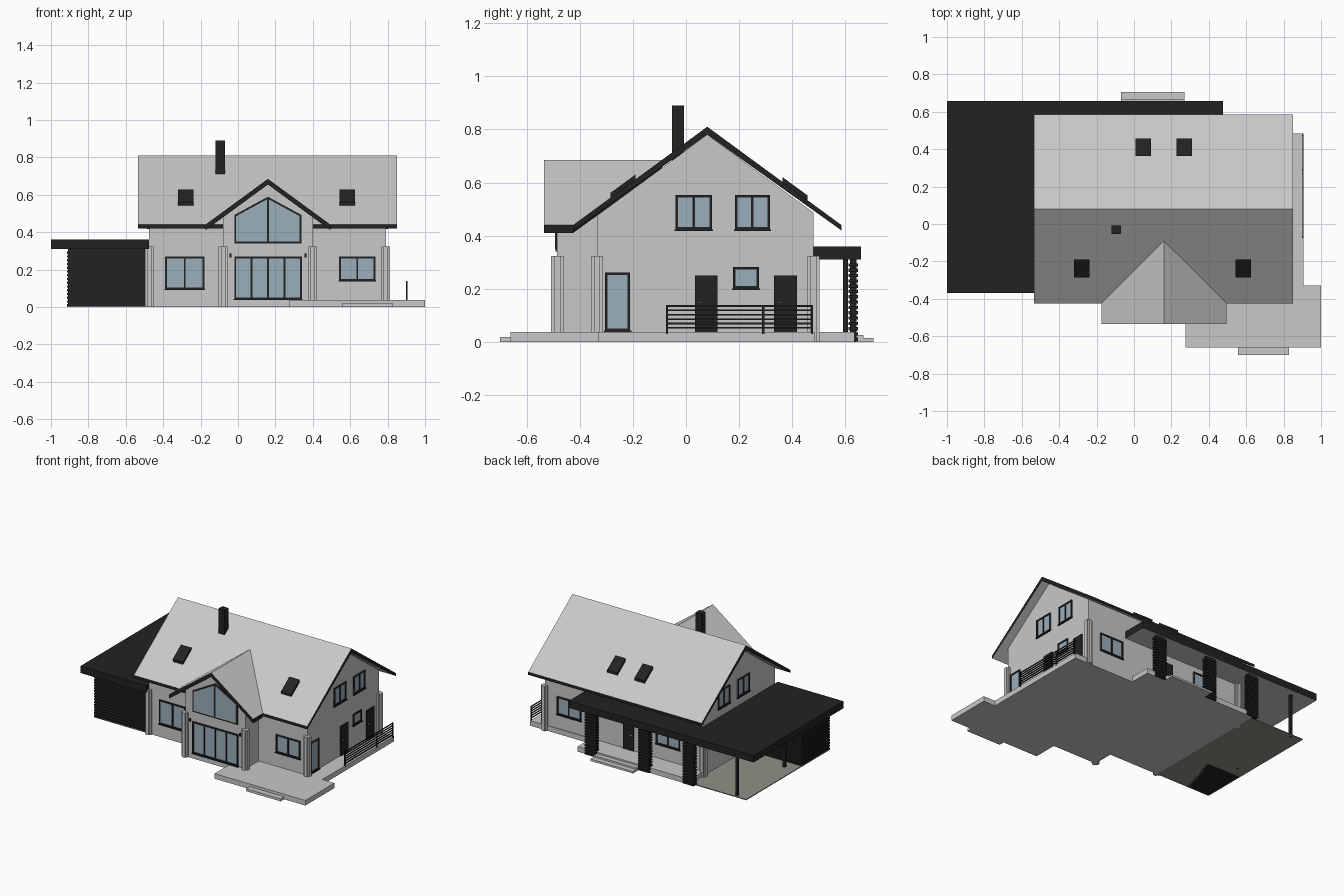
import bpy, bmesh
from mathutils import Vector

if "Cube" in bpy.data.objects:
    bpy.data.objects.remove(bpy.data.objects["Cube"])


def material(name, rgb):
    m = bpy.data.materials.new(name)
    m.use_nodes = True
    m.diffuse_color = (*rgb, 1)
    m.node_tree.nodes["Principled BSDF"].inputs["Base Color"].default_value = (*rgb, 1)
    return m


LIGHT, DARK, GLASS, PAVING = range(4)
MATS = [material("light_grey", (0.58, 0.58, 0.58)), material("charcoal", (0.016, 0.016, 0.016)),
        material("pale_blue_glass", (0.33, 0.425, 0.5)), material("paving_grey", (0.28, 0.28, 0.24))]
AXES = {"x": lambda a, p, q: (a, p, q), "y": lambda a, p, q: (p, a, q), "z": lambda a, p, q: (p, q, a)}


def finish(name, bm, rule=None):
    """Turn a bmesh into an object; rule picks a colour from each face normal."""
    bmesh.ops.recalc_face_normals(bm, faces=bm.faces)
    if rule:
        for f in bm.faces:
            f.material_index = rule(f.normal)
    me = bpy.data.meshes.new(name)
    bm.to_mesh(me)
    bm.free()
    for m in MATS:
        me.materials.append(m)
    ob = bpy.data.objects.new(name, me)
    bpy.context.collection.objects.link(ob)
    return ob


def add_prism(bm, pts, axis, a0, a1, mat=LIGHT):
    place = AXES[axis]
    lo = [bm.verts.new(place(a0, p, q)) for p, q in pts]
    hi = [bm.verts.new(place(a1, p, q)) for p, q in pts]
    faces = [bm.faces.new(lo), bm.faces.new(hi[::-1])]
    for i in range(len(pts)):
        j = (i + 1) % len(pts)
        faces.append(bm.faces.new((lo[j], lo[i], hi[i], hi[j])))
    for f in faces:
        f.material_index = mat


def prism(name, pts, axis, a0, a1, mat=LIGHT, rule=None):
    bm = bmesh.new()
    add_prism(bm, pts, axis, a0, a1, mat)
    return finish(name, bm, rule)


def add_box(bm, x0, x1, y0, y1, z0, z1, mat=LIGHT):
    add_prism(bm, [(x0, y0), (x1, y0), (x1, y1), (x0, y1)], "z", z0, z1, mat)


def box(name, *dims):
    bm = bmesh.new()
    add_box(bm, *dims)
    return finish(name, bm)


# Main levels and the shared roof pitch
X0, X1, Y0, Y1 = -0.475, 0.79, -0.335, 0.48
EAVE, RIDGE, PITCH, THICK = 0.44, 0.81, 0.73, 0.03
RY, HALF = 0.08, 0.505
BAY_X, BAY_Y, BAY_HALF = 0.16, -0.485, 0.24
SLAB = 0.037


def roof_z(y):
    return RIDGE - abs(y - RY) * (RIDGE - EAVE) / HALF


def roof_rule(n):
    return LIGHT if abs(n.z) > 0.5 else DARK


# House walls and front gabled bay
prism("house_walls", [(Y0, 0), (Y1, 0), (Y1, roof_z(Y1) - THICK), (RY, RIDGE - THICK), (Y0, roof_z(Y0) - THICK)],
      "x", X0, X1)
bay_eave = 0.685 - BAY_HALF * PITCH - THICK
prism("bay_walls", [(BAY_X - BAY_HALF, 0), (BAY_X + BAY_HALF, 0), (BAY_X + BAY_HALF, bay_eave),
                    (BAY_X, 0.685 - THICK), (BAY_X - BAY_HALF, bay_eave)], "y", BAY_Y, Y0 + 0.003)

# Main roof
prism("main_roof", [(RY - HALF, EAVE), (RY, RIDGE), (RY + HALF, EAVE), (RY + HALF, EAVE - THICK + 0.01),
                    (RY, RIDGE - THICK), (RY - HALF, EAVE - THICK + 0.01)], "x", -0.535, 0.85, rule=roof_rule)

# Bay roof, two mirrored slopes cut along the valleys
bm = bmesh.new()
for s in (-1, 1):
    top = [Vector(c) for c in ((BAY_X, -0.535, 0.685), (BAY_X, -0.09, 0.685),
                               (BAY_X + s * 0.335, -0.425, EAVE), (BAY_X + s * 0.335, -0.535, EAVE))]
    upper = [bm.verts.new(v) for v in top]
    lower = [bm.verts.new(v - Vector((0, 0, THICK))) for v in top]
    bm.faces.new(upper)
    bm.faces.new(lower[::-1])
    for i in range(4):
        j = (i + 1) % 4
        bm.faces.new((upper[j], upper[i], lower[i], lower[j]))
finish("bay_roof", bm, roof_rule)

# Chimney and skylights
box("chimney", -0.12, -0.07, -0.053, -0.008, 0.68, 0.89, DARK)
for x, y in ((-0.28, -0.238), (0.585, -0.238), (0.05, 0.41), (0.268, 0.41)):
    a, b = y - 0.047, y + 0.047
    prism("skylight", [(a, roof_z(a) - 0.01), (b, roof_z(b) - 0.01), (b, roof_z(b) + 0.018), (a, roof_z(a) + 0.018)],
          "x", x - 0.041, x + 0.041, DARK)

# Corner posts, cross shaped in plan
bm = bmesh.new()
for x, y in ((X0, Y0), (X1, Y0), (X0, Y1), (X1, Y1), (BAY_X - BAY_HALF, BAY_Y), (BAY_X + BAY_HALF, BAY_Y)):
    for w, d in ((0.023, 0.012), (0.012, 0.023)):
        add_box(bm, x - w, x + w, y - d, y + d, 0, 0.323)
finish("corner_posts", bm)

# Windows and doors: each wall is (horizontal axis, position, outward sign)
WALLS = {"front": ("x", Y0, -1), "bay": ("x", BAY_Y, -1), "back": ("x", Y1, 1),
         "right": ("y", X0, -1), "left": ("y", X1, 1)}


def wall_box(bm, wall, u0, u1, z0, z1, depth, mat):
    run, pos, sign = WALLS[wall]
    a, b = sorted((pos - sign * 0.002, pos + sign * depth))
    dims = (u0, u1, a, b) if run == "x" else (a, b, u0, u1)
    add_box(bm, *dims, z0, z1, mat)


def window(wall, u0, u1, z0, z1, panes=2, f=0.01):
    bm = bmesh.new()
    wall_box(bm, wall, u0, u1, z0, z1, 0.003, GLASS)
    for z in (z0, z1 - f):
        wall_box(bm, wall, u0, u1, z, z + f, 0.008, DARK)
    for i in range(panes + 1):
        u = u0 + (u1 - u0 - f) * i / panes
        wall_box(bm, wall, u, u + f, z0 + f, z1 - f, 0.008, DARK)
    wall_box(bm, wall, u0 - 0.004, u1 + 0.004, z0 - 0.004, z0 + 0.002, 0.012, DARK)
    finish(wall + "_window", bm)


window("front", -0.39, -0.18, 0.095, 0.27)
window("front", 0.54, 0.735, 0.14, 0.27)
window("bay", -0.02, 0.342, 0.041, 0.27, 4)
window("left", -0.305, -0.21, 0.041, 0.262, 1)
window("left", 0.177, 0.275, 0.2, 0.282, 1)
for side in ("left", "right"):
    window(side, -0.04, 0.098, 0.422, 0.553)
    window(side, 0.184, 0.316, 0.422, 0.553)
window("back", 0.5, 0.69, 0.14, 0.27)
window("back", -0.29, -0.1, 0.14, 0.27)

for wall, u in (("left", 0.076), ("left", 0.375), ("back", 0.12)):
    bm = bmesh.new()
    wall_box(bm, wall, u - 0.043, u + 0.043, SLAB, 0.25, 0.008, DARK)
    wall_box(bm, wall, u - 0.032, u - 0.014, 0.147, 0.151, 0.014, LIGHT)
    finish(wall + "_door", bm)

# Pointed gable window: dark surround with two mirrored panes
bm = bmesh.new()
add_prism(bm, [(-0.02, 0.34), (0.34, 0.34), (0.34, 0.492), (BAY_X, 0.59), (-0.02, 0.492)],
          "y", BAY_Y - 0.006, BAY_Y + 0.002, DARK)
for s in (-1, 1):
    add_prism(bm, [(BAY_X + s * u, z) for u, z in ((0.005, 0.35), (0.17, 0.35), (0.17, 0.486), (0.005, 0.576))],
              "y", BAY_Y - 0.008, BAY_Y, GLASS)
finish("gable_window", bm)
for s in (-1, 1):
    x = BAY_X + s * 0.2
    box("wall_lamp", x - 0.005, x + 0.005, BAY_Y - 0.012, BAY_Y + 0.002, 0.265, 0.285, DARK)

# Plinth, terrace and steps
box("plinth", X0, 0.905, Y0, 0.485, 0, SLAB)
box("front_terrace", 0.275, 1.0, -0.66, -0.33, 0, SLAB)
box("front_step", 0.555, 0.83, -0.7, -0.655, 0, 0.018)
box("back_porch_floor", X0, 0.42, 0.47, 0.635, 0, SLAB)
box("back_step_upper", -0.07, 0.27, 0.63, 0.668, 0, 0.026)
box("back_step_lower", -0.07, 0.27, 0.66, 0.705, 0, 0.014)
box("carport_floor", -0.915, X0, Y0, 0.62, 0, 0.006, PAVING)

# Flat roof over carport and back porch
prism("carport_roof", [(-1, -0.368), (X0, -0.368), (X0, Y1), (0.475, Y1), (0.475, 0.658), (-1, 0.658)],
      "z", 0.31, 0.36, rule=lambda n: LIGHT if n.z < -0.5 else DARK)


# Slatted store room and porch columns
def slatted(name, x0, x1, y0, y1, z0, z1, lip=0.006, pitch=0.02):
    bm = bmesh.new()
    add_box(bm, x0 + lip, x1 - lip, y0 + lip, y1 - lip, z0, z1, DARK)
    for i in range(int((z1 - z0) / pitch)):
        z = z0 + i * pitch + 0.004
        add_box(bm, x0, x1, y0, y1, z, z + pitch * 0.6, DARK)
    finish(name, bm)


slatted("store_room", -0.915, X0 - 0.003, Y0, -0.01, 0, 0.31)
for x in (-0.47, -0.115, 0.31):
    slatted("porch_column", x - 0.045, x + 0.045, 0.612, 0.648, 0, 0.31)
for y in (0.6, 0.06):
    box("carport_post", -0.838, -0.82, y - 0.009, y + 0.009, 0, 0.312, DARK)

# Side railing
bm = bmesh.new()
for i in range(6):
    z = 0.05 + i * 0.0165
    add_box(bm, 0.9, 0.906, -0.075, 0.477, z, z + 0.006, DARK)
for y in (-0.075, 0.287, 0.47):
    add_box(bm, 0.899, 0.907, y, y + 0.008, 0.03, 0.14, DARK)
finish("side_railing", bm)
